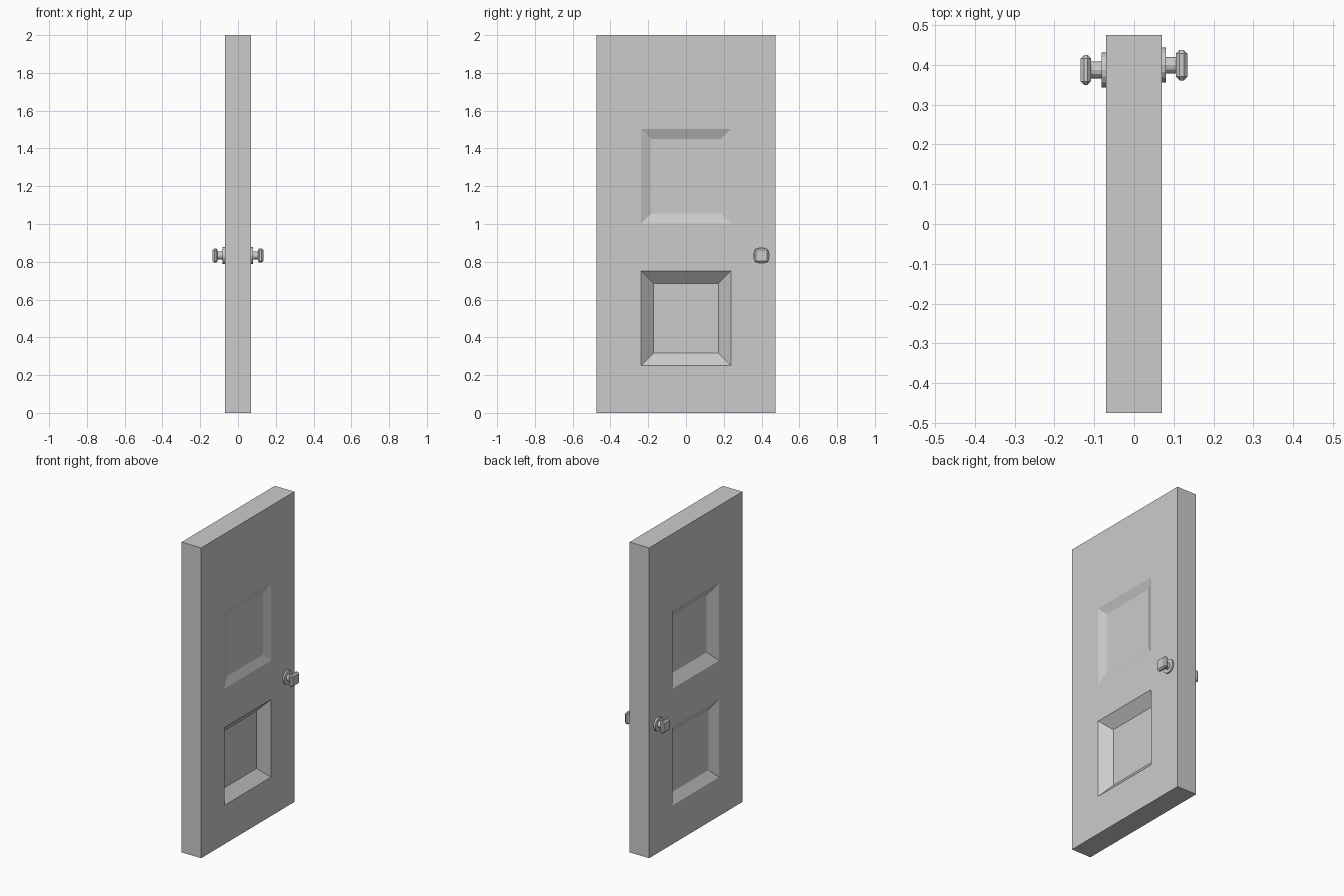
import bpy, bmesh
from math import radians
from mathutils import Matrix, Vector

if "Cube" in bpy.data.objects:
    bpy.data.objects.remove(bpy.data.objects["Cube"])

HALF_T = 0.07
YS = [-0.475, -0.238, 0.238, 0.475]
ZS = [0.0, 0.25, 0.752, 1.002, 1.503, 2.0]


def finish(bm, name):
    bmesh.ops.recalc_face_normals(bm, faces=bm.faces)
    mesh = bpy.data.meshes.new(name)
    bm.to_mesh(mesh)
    bm.free()
    obj = bpy.data.objects.new(name, mesh)
    bpy.context.collection.objects.link(obj)
    return obj


# Door slab: a gridded face on each side, with the panel cells inset and sunk
def door_face(bm, side, panels):
    grid = [[bm.verts.new((side * HALF_T, y, z)) for z in ZS] for y in YS]
    for i in range(len(YS) - 1):
        for j in range(len(ZS) - 1):
            ring = [grid[i][j], grid[i + 1][j], grid[i + 1][j + 1], grid[i][j + 1]]
            if i == 1 and j in panels:
                inset, depth = panels[j]
                x = side * (HALF_T - depth)
                y0, y1, z0, z1 = YS[i] + inset, YS[i + 1] - inset, ZS[j] + inset, ZS[j + 1] - inset
                inner = [bm.verts.new((x, y, z)) for y, z in ((y0, z0), (y1, z0), (y1, z1), (y0, z1))]
                bm.faces.new(inner)
                for k in range(4):
                    n = (k + 1) % 4
                    bm.faces.new((ring[k], ring[n], inner[n], inner[k]))
            else:
                bm.faces.new(ring)
    ny, nz = len(YS), len(ZS)
    return ([grid[i][0] for i in range(ny)] + [grid[-1][j] for j in range(1, nz)]
            + [grid[i][-1] for i in range(ny - 2, -1, -1)] + [grid[0][j] for j in range(nz - 2, 0, -1)])


bm = bmesh.new()
right = door_face(bm, 1, {1: (0.066, 0.058), 3: (0.053, 0.021)})
left = door_face(bm, -1, {1: (0.056, 0.038), 3: (0.065, 0.045)})
for k in range(len(right)):
    n = (k + 1) % len(right)
    bm.faces.new((right[k], right[n], left[n], left[k]))
finish(bm, "door_slab")


# Door knobs: round rose and stem, square knob with chamfered edges
def cylinder_x(name, x0, x1, y, z, radius, sides):
    bm = bmesh.new()
    mat = Matrix.Translation(((x0 + x1) / 2, y, z)) @ Matrix.Rotation(radians(90), 4, 'Y')
    bmesh.ops.create_cone(bm, cap_ends=True, segments=sides, radius1=radius, radius2=radius,
                          depth=abs(x1 - x0), matrix=mat)
    return finish(bm, name)


def knob_set(label, side, y, rose_x, knob_x0):
    z = 0.833
    cylinder_x(label + "_rose", side * 0.068, side * rose_x, y, z, 0.044, 16)
    cylinder_x(label + "_stem", side * 0.068, side * 0.112, y, z, 0.021, 12)
    bm = bmesh.new()
    x1 = 0.134
    mat = Matrix.Translation((side * (knob_x0 + x1) / 2, y, z)) @ Matrix.Diagonal((x1 - knob_x0, 0.076, 0.076, 1))
    bmesh.ops.create_cube(bm, size=1, matrix=mat)
    bmesh.ops.bevel(bm, geom=bm.edges[:], offset=0.009, segments=1, affect='EDGES')
    finish(bm, label + "_knob")


knob_set("right", 1, 0.399, 0.080, 0.105)
knob_set("left", -1, 0.387, 0.082, 0.108)
